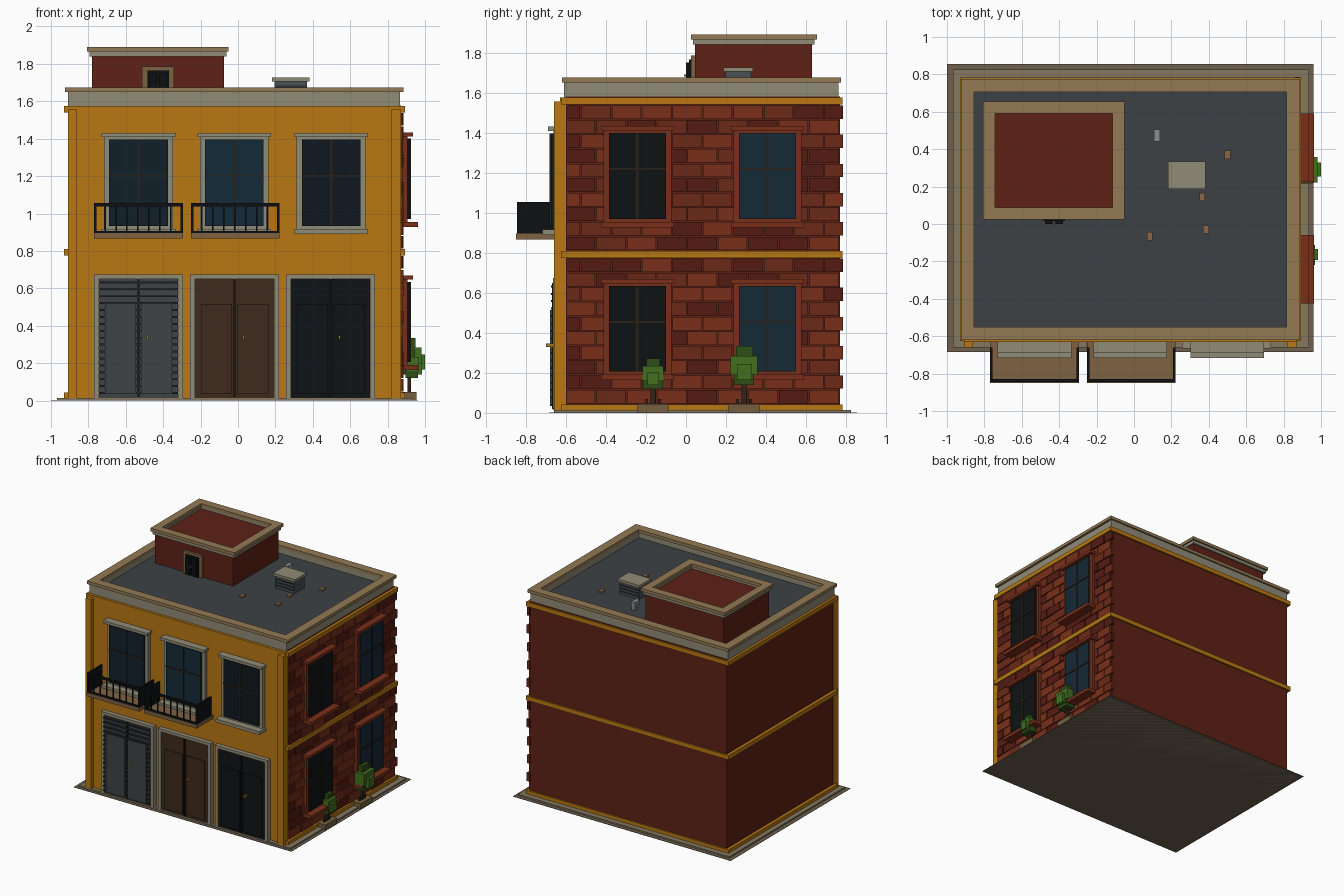
import bpy, bmesh, random
from mathutils import Matrix, Vector

random.seed(4)
mats = {}


def material(hexcol):
    if hexcol not in mats:
        m = bpy.data.materials.new("paint_" + hexcol)
        c = [int(hexcol[i:i + 2], 16) / 255 for i in (0, 2, 4)]
        m.diffuse_color = [(v / 12.92 if v < 0.04 else ((v + 0.055) / 1.055) ** 2.4) for v in c] + [1]
        mats[hexcol] = m
    return mats[hexcol]


def part(name, col, boxes):
    """One object made of axis-aligned boxes (x0, x1, y0, y1, z0, z1)."""
    bm = bmesh.new()
    for x0, x1, y0, y1, z0, z1 in boxes:
        mid = Vector((x0 + x1, y0 + y1, z0 + z1)) / 2
        size = Matrix.Diagonal((abs(x1 - x0), abs(y1 - y0), abs(z1 - z0), 1))
        bmesh.ops.create_cube(bm, size=1, matrix=Matrix.Translation(mid) @ size)
    me = bpy.data.meshes.new(name)
    bm.to_mesh(me)
    bm.free()
    me.materials.append(material(col))
    ob = bpy.data.objects.new(name, me)
    bpy.context.collection.objects.link(ob)
    return ob


def ring(x0, x1, y0, y1, t, z0, z1):
    return [(x0, x1, y0, y0 + t, z0, z1), (x0, x1, y1 - t, y1, z0, z1),
            (x0, x0 + t, y0 + t, y1 - t, z0, z1), (x1 - t, x1, y0 + t, y1 - t, z0, z1)]


def on_wall(side, u0, u1, d0, d1, z0, z1):
    """Box on the front or right wall; d is the distance out from the wall."""
    if side == "front":
        return (u0, u1, -0.625 - d1, -0.625 - d0, z0, z1)
    return (0.87 + d0, 0.87 + d1, u0, u1, z0, z1)


YELLOW, RED, STONE, TAN = "B87812", "5E2115", "918C78", "937A55"
BRICKS = ["7A2F19", "6B2817", "541B12"]
BLACK, WOOD = "0E1012", "3D2A1C"

# ground slab and walls
part("ground_sheet", "6E604E", [(-1, 0.96, -0.685, 0.855, 0, 0.003)])
part("ground_slab", "857860", [(-0.968, 0.936, -0.66, 0.825, 0, 0.015)])
part("main_walls", RED, [(-0.905, 0.87, -0.6, 0.77, 0.01, 1.58)])
part("front_wall", YELLOW, [(-0.905, 0.87, -0.63, -0.6, 0.015, 1.575)])
part("corner_pilasters", YELLOW, [(-0.91, -0.86, -0.66, -0.6, 0.015, 1.555),
                                  (0.82, 0.872, -0.66, -0.6, 0.015, 1.555)])
part("wall_bands", YELLOW, [(-0.93, 0.893, -0.625, 0.782, z, z + h)
                            for z, h in ((0.015, 0.028), (0.775, 0.035), (1.54, 0.035))])

# roof deck and parapet
part("roof_deck", "3C4144", [(-0.89, 0.85, -0.59, 0.75, 1.57, 1.605)])
part("parapet", STONE, ring(-0.91, 0.866, -0.61, 0.762, 0.05, 1.575, 1.655))
part("parapet_cap", TAN, ring(-0.925, 0.885, -0.62, 0.775, 0.07, 1.65, 1.675))

# rooftop room
part("roof_room", RED, [(-0.78, -0.075, 0.045, 0.63, 1.6, 1.845)])
part("roof_room_trim", STONE, ring(-0.795, -0.062, 0.035, 0.643, 0.045, 1.84, 1.868))
part("roof_room_cap", TAN, ring(-0.807, -0.05, 0.025, 0.655, 0.064, 1.865, 1.89))
part("roof_door_frame", "7A6244", [(-0.513, -0.485, 0.025, 0.05, 1.605, 1.785),
                                   (-0.37, -0.342, 0.025, 0.05, 1.605, 1.785),
                                   (-0.485, -0.37, 0.025, 0.05, 1.765, 1.785)])
part("roof_door", BLACK, [(-0.485, -0.37, 0.015, 0.05, 1.605, 1.765),
                          (-0.475, -0.435, 0, 0.02, 1.62, 1.75), (-0.42, -0.38, 0, 0.02, 1.62, 1.75)])
part("roof_door_knob", "8A6A30", [(-0.432, -0.424, -0.01, 0.02, 1.68, 1.69)])

# rooftop fittings
part("vent_box", "4A5052", [(0.195, 0.37, 0.197, 0.325, 1.6, 1.706)])
part("vent_slats", "2C3134", [(0.2, 0.365, 0.19, 0.332, z, z + 0.009) for z in (1.625, 1.65, 1.675)])
part("vent_cap", STONE, [(0.183, 0.383, 0.187, 0.335, 1.705, 1.726)])
part("roof_pipe", "8A8F92", [(0.11, 0.137, 0.475, 0.503, 1.6, 1.665), (0.107, 0.14, 0.44, 0.505, 1.64, 1.672)])
part("roof_chips", "8A6848", [(x - 0.015, x + 0.015, y - 0.022, y + 0.022, 1.6, 1.617)
                              for x, y in ((0.5, 0.37), (0.365, 0.145), (0.385, -0.03), (0.085, -0.065))])


# windows: frame, header, sill, glass and glazing bars
def window(side, name, c, z0, z1, w, frame_col, glass_col):
    f, s = 0.027, w + 0.04
    W = lambda *a: on_wall(side, *a)
    part(name + "_frame", frame_col, [
        W(c - w - f, c - w, 0, 0.036, z0 - 0.015, z1 + 0.012), W(c + w, c + w + f, 0, 0.036, z0 - 0.015, z1 + 0.012),
        W(c - w - f, c + w + f, 0, 0.036, z1, z1 + 0.02), W(c - w - f, c + w + f, 0, 0.036, z0 - 0.02, z0),
        W(c - s, c + s, 0, 0.065, z1 + 0.012, z1 + 0.034), W(c - s, c + s, 0, 0.092, z0 - 0.043, z0 - 0.016)])
    part(name + "_glass", glass_col, [W(c - w, c + w, 0, 0.05, z0, z1)])
    zb = z0 + 0.58 * (z1 - z0)
    part(name + "_bars", "2A211A", [W(c - 0.006, c + 0.006, 0, 0.056, z0, z1), W(c - w, c + w, 0, 0.056, zb - 0.005, zb + 0.005)])


for i, (c, g) in enumerate(((-0.532, "11202A"), (-0.02, "132A38"), (0.498, "10181E"))):
    window("front", f"front_window_{i}", c, 0.933, 1.397, 0.157, STONE, g)
for i, (c, g) in enumerate(((-0.243, "0E1214"), (0.407, "142936"))):
    for tag, z0, z1 in (("lower", 0.207, 0.635), ("upper", 0.97, 1.4)):
        window("right", f"right_{tag}_window_{i}", c, z0, z1, 0.143, BRICKS[0], g)

# balconies
for i, c in enumerate((-0.532, -0.015)):
    a, b = c - 0.237, c + 0.237
    part(f"balcony_floor_{i}", "7E6242", [(a, b, -0.85, -0.62, 0.867, 0.897)])
    rails = [(a, b, -0.845, -0.83, 1.038, 1.055), (a, b, -0.845, -0.83, 0.897, 0.907)]
    rails += [(x, x + 0.013, -0.845, -0.66, 0.897, 1.055) for x in (a, b - 0.013)]
    rails += [(a + k * 0.0585 - 0.004, a + k * 0.0585 + 0.004, -0.842, -0.833, 0.9, 1.045) for k in range(1, 8)]
    part(f"balcony_railing_{i}", BLACK, rails)

# front double doors
for i, (c, col) in enumerate(((-0.532, "3F4446"), (-0.018, WOOD), (0.495, "0F1316"))):
    a, b = c - 0.211, c + 0.211
    part(f"door_frame_{i}", STONE, [on_wall("front", a - 0.027, a, 0, 0.04, 0.015, 0.673),
                                    on_wall("front", b, b + 0.027, 0, 0.04, 0.015, 0.673),
                                    on_wall("front", a, b, 0, 0.04, 0.65, 0.673)])
    part(f"door_leaves_{i}", col, [on_wall("front", a, b, 0, 0.03, 0.015, 0.65)]
         + [on_wall("front", p, p + 0.165, 0, 0.055 if i == 0 else 0.04, 0.035, 0.515) for p in (c - 0.18, c + 0.015)])
    part(f"door_middle_seam_{i}", "17130F", [on_wall("front", c - 0.005, c + 0.005, 0, 0.045, 0.02, 0.65)])
    part(f"door_knob_{i}", "A87C2C", [on_wall("front", c + 0.042, c + 0.053, 0, 0.075, 0.33, 0.348)])
part("door_louvres", "24282A", [on_wall("front", -0.742, -0.322, 0, 0.05, 0.035 + k * 0.037, 0.045 + k * 0.037)
                                for k in range(17)])

# brick facing on the right wall, split around the windows
bricks = {c: [] for c in BRICKS}
for base, top, wz0, wz1 in ((0.045, 0.775, 0.165, 0.665), (0.81, 1.54, 0.93, 1.43)):
    h = (top - base) / 10
    for r in range(10):
        z0, z1 = base + r * h + 0.003, base + (r + 1) * h - 0.003
        y = -0.6 - (r % 2) * 0.075
        while y < 0.76:
            y0, y1 = max(y, -0.598), min(y + 0.146, 0.785 if r % 2 else 0.762)
            spans = [(y0, y1)]
            if z1 < wz1 and z0 > wz0:
                for w0, w1 in ((-0.41, -0.077), (0.24, 0.574)):
                    spans = [s for p, q in spans for s in ((p, min(q, w0)), (max(p, w1), q)) if s[1] - s[0] > 0.01]
            col = random.choices(BRICKS, (4, 4, 3))[0]
            out = random.choice((0.012, 0.016))
            bricks[col] += [(0.86, 0.87 + out, p, q, z0, z1) for p, q in spans]
            y += 0.152
for i, (c, bx) in enumerate(bricks.items()):
    part(f"wall_bricks_{i}", c, bx)

# potted shrubs beside the right wall
for i, (c, z, k) in enumerate(((-0.165, 0.12, 0.78), (0.29, 0.14, 1.0))):
    part(f"planter_{i}", "75603F", [(0.875, 0.955, c - 0.077, c + 0.077, 0.003, 0.045)])
    part(f"shrub_stem_{i}", "30241A", [(0.907, 0.925, c - 0.012, c + 0.012, 0.04, z + 0.03),
                                      (0.907, 0.922, c - 0.04, c - 0.025, 0.04, 0.07),
                                      (0.907, 0.922, c + 0.025, c + 0.04, 0.04, 0.07)])
    x = 0.93
    part(f"shrub_dark_leaves_{i}", "2F4F18", [
        (x - 0.045 * k, x + 0.04 * k, c - 0.05, c + 0.05, z, z + 0.13 * k),
        (x - 0.03 * k, x + 0.02 * k, c - 0.04 * k, c + 0.045 * k, z + 0.12 * k, z + 0.195 * k)])
    part(f"shrub_light_leaves_{i}", "42701F", [
        (x - 0.03 * k, x + 0.07 * k, c - 0.035 * k, c + 0.04 * k, z + 0.025 * k, z + 0.105 * k),
        (x - 0.035 * k, x + 0.05 * k, c - 0.068 * k, c + 0.068 * k, z + 0.05 * k, z + 0.145 * k)])
